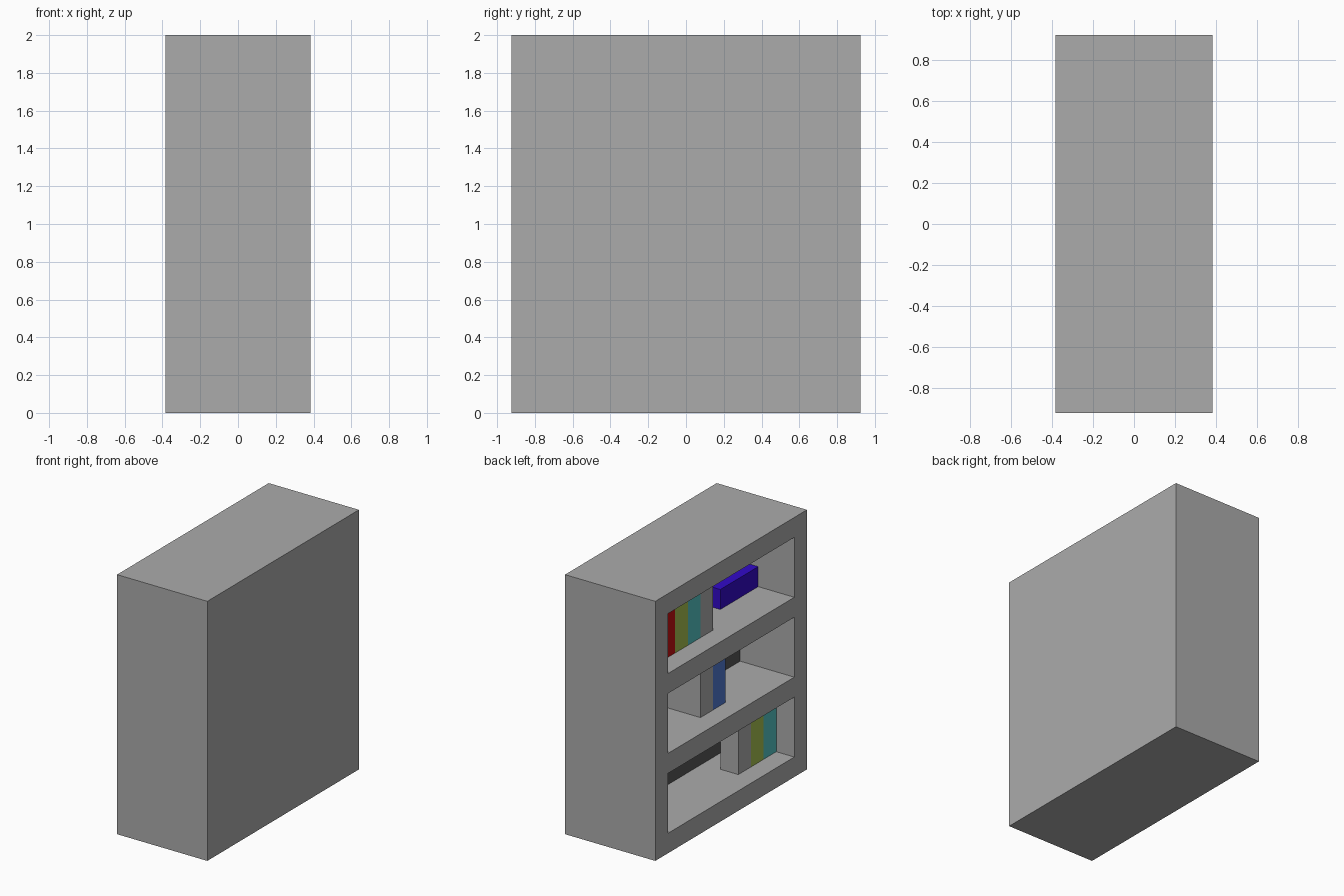
import bpy
import bmesh
from mathutils import Matrix, Vector

if "Cube" in bpy.data.objects:
    bpy.data.objects.remove(bpy.data.objects["Cube"], do_unlink=True)

U = 2 / 13  # one board thickness; all parts sit on this grid


def material(name, hex_code):
    rgb = [int(hex_code[i:i + 2], 16) / 255 for i in (0, 2, 4)]
    colour = [((c + 0.055) / 1.055) ** 2.4 if c > 0.04 else c / 12.92 for c in rgb] + [1]
    mat = bpy.data.materials.new(name)
    mat.use_nodes = True
    mat.diffuse_color = colour
    mat.node_tree.nodes["Principled BSDF"].inputs["Base Color"].default_value = colour
    return mat


grey = material("grey", "ABABAB")
dark = material("dark grey", "575757")
red = material("red", "C40F0F")
olive = material("olive green", "A5BF4F")
teal = material("teal", "54C3C3")
steel = material("steel blue", "5079D0")
violet = material("violet blue", "320AC8")


def box(name, mat, depth, side, height):
    """Box from ranges in units: depth behind the open side, y, and z."""
    low, high = (Vector(v) for v in zip(depth, side, height))
    centre = (low + high) / 2 - Vector((2.5, 0, 0))
    bm = bmesh.new()
    bmesh.ops.create_cube(bm, size=1, matrix=Matrix.Translation(centre * U)
                          @ Matrix.Diagonal((*((high - low) * U), 1)))
    mesh = bpy.data.meshes.new(name)
    bm.to_mesh(mesh)
    bm.free()
    mesh.materials.append(mat)
    obj = bpy.data.objects.new(name, mesh)
    bpy.context.collection.objects.link(obj)
    return obj


# Carcass
box("outer_back_board", grey, (4, 5), (-6, 6), (0, 13))
box("inner_back_panel", dark, (3, 4), (-5, 5), (1, 12))
box("front_upright", grey, (0, 4), (-6, -5), (0, 13))
box("rear_upright", grey, (0, 4), (5, 6), (0, 13))
box("base_board", grey, (0, 4), (-5, 5), (0, 1))
box("top_board", grey, (0, 4), (-5, 5), (12, 13))
for name, z in (("lower_shelf", 4), ("upper_shelf", 8)):
    box(name, grey, (0, 3), (-5, 5), (z, z + 1))


# Upright books, one unit wide each, filling the height of their bay
def book_row(name, start, floor, books):
    for i, (mat, depth) in enumerate(books):
        box(f"{name}_book_{i + 1}", mat, (1, 1 + depth),
            (start + i, start + i + 1), (floor, floor + 3))


book_row("top", 0, 9, [(grey, 1), (teal, 1), (olive, 1), (red, 1), (steel, 1)])
book_row("middle", -1, 5, [(steel, 1), (grey, 2)])
book_row("bottom", -5, 1, [(teal, 1), (olive, 1), (grey, 1)])

# Book lying flat at the back of the top bay
box("lying_book", violet, (2, 3), (-5, -2), (9, 10))
